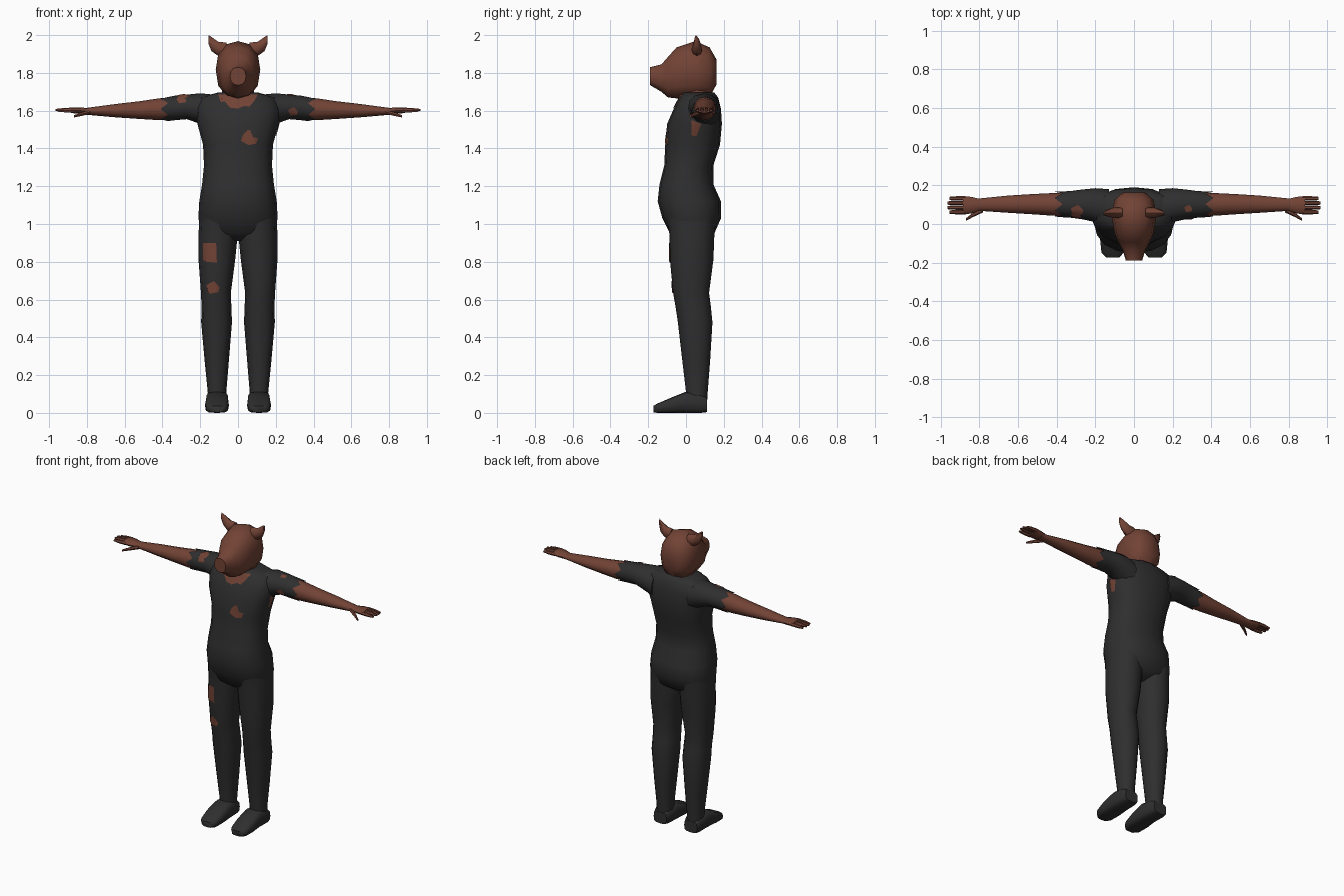
import bpy, bmesh, math
from mathutils import Vector
from mathutils.bvhtree import BVHTree

if "Cube" in bpy.data.objects:
    bpy.data.objects.remove(bpy.data.objects["Cube"])


def material(name, rgb):
    m = bpy.data.materials.new(name)
    m.diffuse_color = (*rgb, 1)
    m.use_nodes = True
    m.node_tree.nodes["Principled BSDF"].inputs["Base Color"].default_value = m.diffuse_color
    return m


BROWN = material("brown fur", (0.17, 0.056, 0.036))
DARK = material("charcoal cloth", (0.028, 0.028, 0.029))


def finish(bm, name, mat, angle=50):
    me = bpy.data.meshes.new(name)
    bm.to_mesh(me)
    bm.free()
    ob = bpy.data.objects.new(name, me)
    bpy.context.collection.objects.link(ob)
    me.materials.append(mat)
    bpy.ops.object.select_all(action='DESELECT')
    ob.select_set(True)
    bpy.context.view_layer.objects.active = ob
    bpy.ops.object.shade_smooth_by_angle(angle=math.radians(angle))
    return ob


def loft(name, mat, axis, rings, n=12, power=1.0, side=1, jag=0, caps=(True, True)):
    """Skin oval rings (t, a_min, a_max, b_min, b_max) along an axis; side=-1 mirrors in x."""
    bm = bmesh.new()
    loops = []
    for k, (t, a0, a1, b0, b1) in enumerate(rings):
        loop = []
        for i in range(n):
            w = 2 * math.pi * i / n
            c, s = math.cos(w), math.sin(w)
            a = (a0 + a1) / 2 + (a1 - a0) / 2 * math.copysign(abs(c) ** power, c)
            b = (b0 + b1) / 2 + (b1 - b0) / 2 * math.copysign(abs(s) ** power, s)
            tt = t + (jag * (-1) ** i if k == len(rings) - 1 else 0)
            p = {'x': (tt, a, b), 'y': (a, tt, b), 'z': (a, b, tt)}[axis]
            loop.append(bm.verts.new((p[0] * side, p[1], p[2])))
        loops.append(loop)
    for p, q in zip(loops, loops[1:]):
        for i in range(n):
            j = (i + 1) % n
            bm.faces.new((p[i], p[j], q[j], q[i]))
    if caps[0]:
        bm.faces.new(loops[0])
    if caps[1]:
        bm.faces.new(loops[-1])
    bmesh.ops.recalc_face_normals(bm, faces=bm.faces)
    return finish(bm, name, mat)


def patch(name, outline, axis, start, direction, target):
    """Project a flat outline onto a target as a thin patch."""
    bm = bmesh.new()
    place = {'y': lambda a, b: (a, start, b), 'x': lambda a, b: (start, a, b),
             'z': lambda a, b: (a, b, start)}[axis]
    bm.faces.new([bm.verts.new(place(a, b)) for a, b in outline])
    bmesh.ops.triangulate(bm, faces=bm.faces)
    bmesh.ops.subdivide_edges(bm, edges=bm.edges, cuts=3, use_grid_fill=True)
    me = target.data
    tree = BVHTree.FromPolygons([v.co for v in me.vertices], [p.vertices for p in me.polygons])
    d = Vector(direction)
    missed = []
    for v in bm.verts:
        hit, normal, _, _ = tree.ray_cast(v.co, d)
        if hit:
            v.co = hit - d * 0.003 + normal * 0.002
        else:
            missed.append(v)
    bmesh.ops.delete(bm, geom=missed, context='VERTS')
    for f in bm.faces:
        f.normal_update()
        if f.normal.dot(d) > 0:
            f.normal_flip()
    finish(bm, name, BROWN)


def blob(cx, cz, rx, rz, n=9):
    """Ragged round outline."""
    return [(cx + rx * (1 - .2 * (i % 2)) * math.cos(6.2832 * i / n),
             cz + rz * (1 - .2 * (i % 2)) * math.sin(6.2832 * i / n)) for i in range(n)]


# Shirt and hips: z, x range, y range
torso = loft("torso", DARK, 'z', [
    (0.91, -.10, .10, -.03, .09), (0.95, -.19, .19, -.085, .15), (1.03, -.21, .21, -.125, .185),
    (1.12, -.205, .205, -.15, .185), (1.21, -.19, .19, -.14, .145), (1.31, -.18, .18, -.115, .145),
    (1.42, -.185, .185, -.11, .18), (1.53, -.215, .215, -.10, .19), (1.61, -.225, .225, -.065, .185),
    (1.67, -.20, .20, -.035, .17), (1.695, -.11, .11, -.025, .15)], n=16, power=.85)

# Neck and head: muzzle runs forward along y
loft("neck", BROWN, 'z', [(1.63, -.09, .09, -.03, .14), (1.70, -.085, .085, -.03, .14),
                          (1.76, -.09, .09, -.04, .13)])
loft("head", BROWN, 'y', [
    (-.19, -.042, .042, 1.735, 1.83), (-.13, -.06, .06, 1.70, 1.845), (-.095, -.08, .08, 1.67, 1.885),
    (-.05, -.10, .10, 1.665, 1.935), (.05, -.118, .118, 1.665, 1.968), (.125, -.10, .10, 1.67, 1.935),
    (.162, -.06, .06, 1.74, 1.87)], power=.85)

sleeves, legs = {}, {}
for s, tag in ((1, "left"), (-1, "right")):
    # Ear flaring outwards
    loft(tag + "_ear", BROWN, 'x', [
        (.06, .03, .085, 1.88, 1.96), (.105, .03, .085, 1.89, 1.965),
        (.14, .04, .075, 1.915, 1.99), (.157, .045, .06, 1.955, 2.0)], n=8, side=s)
    # Ragged short sleeve
    sleeves[s] = loft(tag + "_sleeve", DARK, 'x', [
        (.13, -.03, .18, 1.49, 1.685), (.20, .01, .185, 1.53, 1.692), (.27, .025, .178, 1.555, 1.685),
        (.33, .033, .17, 1.55, 1.68), (.39, .037, .167, 1.545, 1.672)],
        n=12, side=s, jag=.02, caps=(True, False))
    # Bare arm down to the wrist
    loft(tag + "_arm", BROWN, 'x', [
        (.32, .04, .16, 1.555, 1.672), (.42, .043, .16, 1.55, 1.665), (.52, .05, .155, 1.556, 1.65),
        (.65, .058, .147, 1.565, 1.635), (.80, .068, .132, 1.578, 1.615), (.83, .066, .134, 1.58, 1.612)],
        n=12, side=s)
    loft(tag + "_palm", BROWN, 'x', [
        (.80, .07, .13, 1.58, 1.614), (.84, .055, .14, 1.583, 1.618), (.885, .048, .145, 1.588, 1.618)],
        n=8, power=.8, side=s)
    # Four fingers and a thumb
    for i in range(4):
        y, z = .05 + .0235 * i, 1.592 + (.004 if i in (1, 2) else 0)
        tip = .955 + (.01 if i in (1, 2) else 0)
        loft(f"{tag}_finger_{i + 1}", BROWN, 'x', [
            (.87, y, y + .023, z - .002, z + .022), (.92, y, y + .023, z - .002, z + .02),
            (tip, y + .003, y + .02, z + .002, z + .014)], n=6, side=s)
    loft(tag + "_thumb", BROWN, 'x', [
        (.78, .06, .09, 1.582, 1.606), (.83, .037, .06, 1.57, 1.592), (.868, .017, .03, 1.563, 1.577)],
        n=6, side=s)
    # Trouser leg: z, x range, y range
    legs[s] = loft(tag + "_leg", DARK, 'z', [
        (0.03, .058, .168, .0, .11), (.11, .062, .16, .0, .115), (.28, .048, .177, -.02, .128),
        (.48, .032, .195, -.043, .14), (.56, .035, .193, -.055, .132), (.635, .038, .196, -.068, .122),
        (.81, .015, .209, -.085, .145), (.94, .002, .209, -.087, .15), (1.03, .005, .205, -.10, .16)],
        n=12, power=.9, side=s)
    # Shoe pointing forwards
    loft(tag + "_shoe", DARK, 'y', [
        (-.172, .075, .145, .003, .038), (-.15, .055, .168, 0, .05), (-.08, .048, .175, 0, .08),
        (.0, .05, .17, 0, .112), (.08, .055, .17, 0, .10), (.112, .065, .16, .004, .08)],
        n=12, power=.55, side=s)

# Neckline and chest tear
front = (0, 1, 0)
patch("neckline", [(-.105, 1.685), (-.09, 1.645), (-.065, 1.65), (-.04, 1.615), (0, 1.61), (.035, 1.625),
                   (.06, 1.62), (.085, 1.65), (.105, 1.685)], 'y', -1, front, torso)
patch("chest_tear", [(.063, 1.498), (.075, 1.46), (.105, 1.455), (.095, 1.425), (.055, 1.418), (.015, 1.44),
                     (.028, 1.475), (.05, 1.497)], 'y', -1, front, torso)
patch("side_tear", [(.03, 1.47), (.055, 1.465), (.08, 1.53), (.03, 1.55)], 'x', .5, (-1, 0, 0), torso)

# Trouser tears
patch("thigh_tear", [(-.185, .90), (-.185, .81), (-.165, .80), (-.112, .795), (-.115, .90)],
      'y', -1, front, legs[-1])
patch("knee_tear", blob(-.133, .663, .036, .036), 'y', -1, front, legs[-1])

# Sleeve tears
patch("right_sleeve_front_tear", blob(-.30, 1.655, .028, .018), 'y', -1, front, sleeves[-1])
patch("right_sleeve_top_tear", blob(-.295, .07, .034, .03), 'z', 3, (0, 0, -1), sleeves[-1])
patch("left_sleeve_front_tear", blob(.29, 1.595, .027, .025), 'y', -1, front, sleeves[1])
patch("left_sleeve_top_tear", blob(.28, .08, .022, .02), 'z', 3, (0, 0, -1), sleeves[1])
